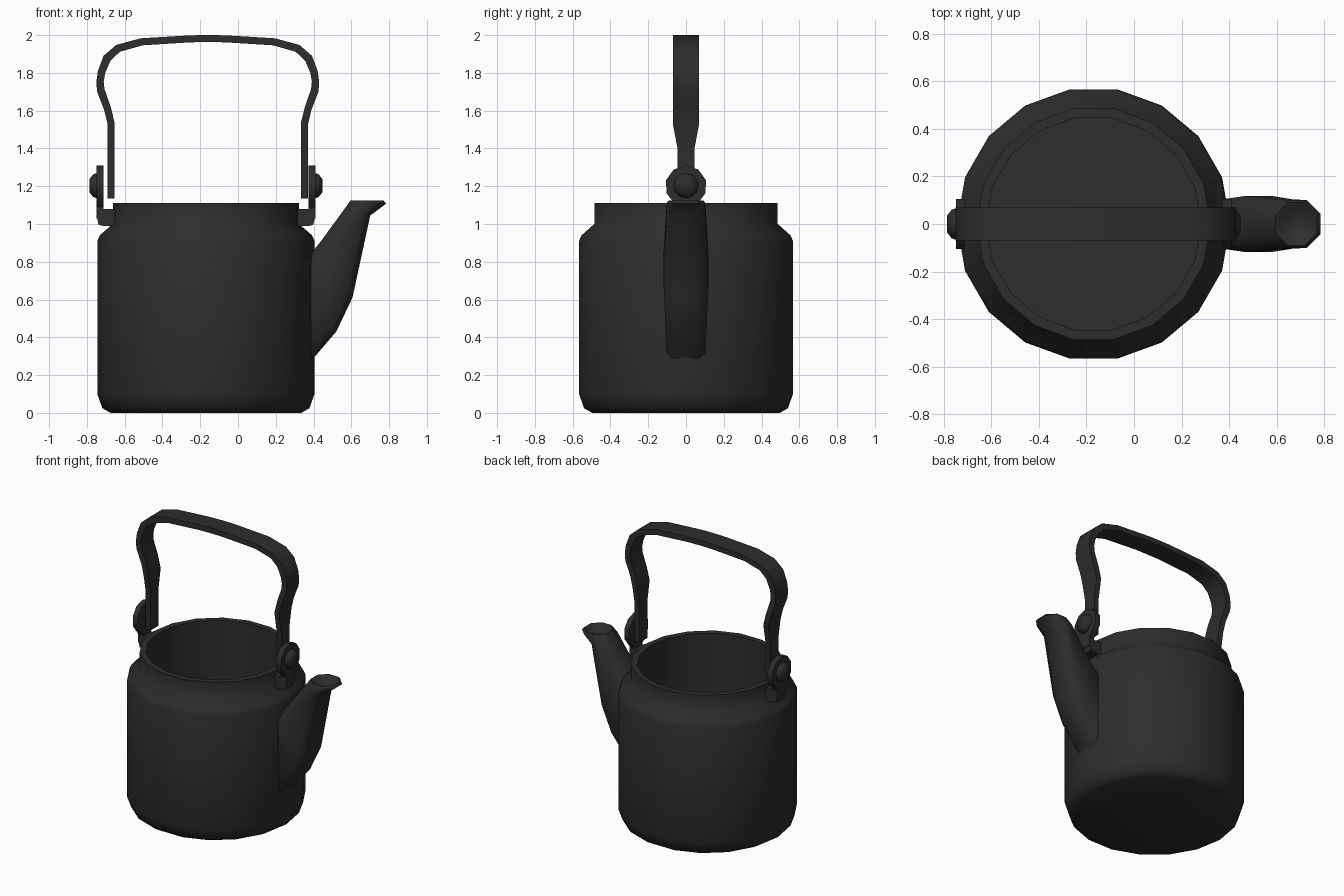
import bpy, bmesh, math
from mathutils import Vector

if "Cube" in bpy.data.objects:
    bpy.data.objects.remove(bpy.data.objects["Cube"])

CX = -0.17      # body axis
HX = -0.16      # handle axis

iron = bpy.data.materials.new("dark_iron")
iron.diffuse_color = (0.026, 0.026, 0.026, 1)
iron.use_nodes = True
iron.node_tree.nodes["Principled BSDF"].inputs["Base Color"].default_value = iron.diffuse_color


def finish(name, bm, angle=50):
    bmesh.ops.recalc_face_normals(bm, faces=bm.faces)
    me = bpy.data.meshes.new(name)
    bm.to_mesh(me)
    bm.free()
    me.materials.append(iron)
    me.shade_smooth()
    me.set_sharp_from_angle(angle=math.radians(angle))
    ob = bpy.data.objects.new(name, me)
    bpy.context.collection.objects.link(ob)
    return ob


def loft(name, rings, angle=50):
    """Skin a list of equal-sized closed rings and cap both ends."""
    bm = bmesh.new()
    vs = [[bm.verts.new(p) for p in r] for r in rings]
    n = len(vs[0])
    for a, b in zip(vs, vs[1:]):
        for i in range(n):
            j = (i + 1) % n
            bm.faces.new((a[i], a[j], b[j], b[i]))
    bm.faces.new(vs[0][::-1])
    bm.faces.new(vs[-1])
    return finish(name, bm, angle)


def circle(r, n):
    return [(r * math.cos(2 * math.pi * i / n), r * math.sin(2 * math.pi * i / n)) for i in range(n)]


# Hollow pot body: outer wall up to the rim, then straight down to the floor
profile = [(.505, 0), (.548, .025), (.575, .1), (.575, .91), (.562, .94), (.493, 1.0),
           (.493, 1.11), (.452, 1.11), (.452, .05)]
loft("pot_body", [[(CX + x, y, z) for x, y in circle(r, 18)] for r, z in profile])

# Spout: eight-sided sections given by upper point, lower point, half width,
# and how far the flat sides reach towards the ends (boxy at the root, round at the lip)
sections = [((.34, .78), (.34, .22), .098, .88),
            ((.40, .86), (.52, .43), .110, .78),
            ((.44, .91), (.606, .61), .118, .66),
            ((.575, 1.095), (.70, 1.045), .104, .45),
            ((.592, 1.12), (.785, 1.108), .100, .41),
            ((.595, 1.125), (.77, 1.125), .090, .41),
            ((.607, 1.12), (.765, 1.12), .078, .41),
            ((.635, 1.09), (.735, 1.09), .05, .41)]
rings = []
for up, low, hw, f in sections:
    u, l = Vector((up[0], 0, up[1])), Vector((low[0], 0, low[1]))
    mid, half = (u + l) / 2, (l - u) / 2
    c = .2 + .45 * f + .03      # half width of the end facets
    outline = [(1, c), (f, 1), (-f, 1), (-1, c), (-1, -c), (-f, -1), (f, -1), (1, -c)]
    rings.append([mid + half * a + Vector((0, hw * b, 0)) for a, b in outline])
loft("spout", rings, 62)

# Strap handle: half path as (outer x, outer z, inner x, inner z, half width), mirrored
half_path = [(-.690, 1.135, -.653, 1.135, .045), (-.690, 1.40, -.653, 1.40, .045),
             (-.690, 1.527, -.653, 1.535, .069), (-.709, 1.605, -.674, 1.62, .069),
             (-.746, 1.70, -.707, 1.715, .069), (-.750, 1.75, -.711, 1.755, .069),
             (-.742, 1.81, -.703, 1.80, .069),
             (-.712, 1.89, -.675, 1.865, .069), (-.645, 1.948, -.625, 1.912, .069),
             (-.515, 1.983, -.505, 1.946, .069), (-.25, 1.999, -.25, 1.962, .069),
             (HX, 2.0, HX, 1.963, .069)]
path = half_path + [(2 * HX - a, b, 2 * HX - c, d, w) for a, b, c, d, w in half_path[-2::-1]]
loft("handle", [[(a, -w, b), (a, w, b), (c, w, d), (c, -w, d)] for a, b, c, d, w in path], 40)

# Handle mounts on both sides: lug plate, foot and domed rivet
lug = []
for i in range(9):
    t = math.radians(-55 + i * 290 / 8)
    lug.append((.11 * math.cos(t), 1.2 + .11 * math.sin(t)))
lug += [(-.045, 1.09), (-.045, 1.03), (.045, 1.03), (.045, 1.09)]
rivet = [(.545, .06), (.579, .066), (.597, .06), (.617, .034)]
foot = [(.47, .99, 1.08), (.545, .99, 1.08), (.568, .995, 1.075), (.576, 1.03, 1.07)]
for s, side in ((-1, "left"), (1, "right")):
    loft(side + "_lug_plate", [[(CX + s * x, y, z) for y, z in lug] for x in (.542, .579)], 40)
    loft(side + "_lug_foot", [[(CX + s * x, -.045, a), (CX + s * x, .045, a),
                               (CX + s * x, .045, b), (CX + s * x, -.045, b)] for x, a, b in foot], 30)
    loft(side + "_rivet", [[(CX + s * x, y, 1.203 + z) for y, z in circle(r, 12)] for x, r in rivet])
